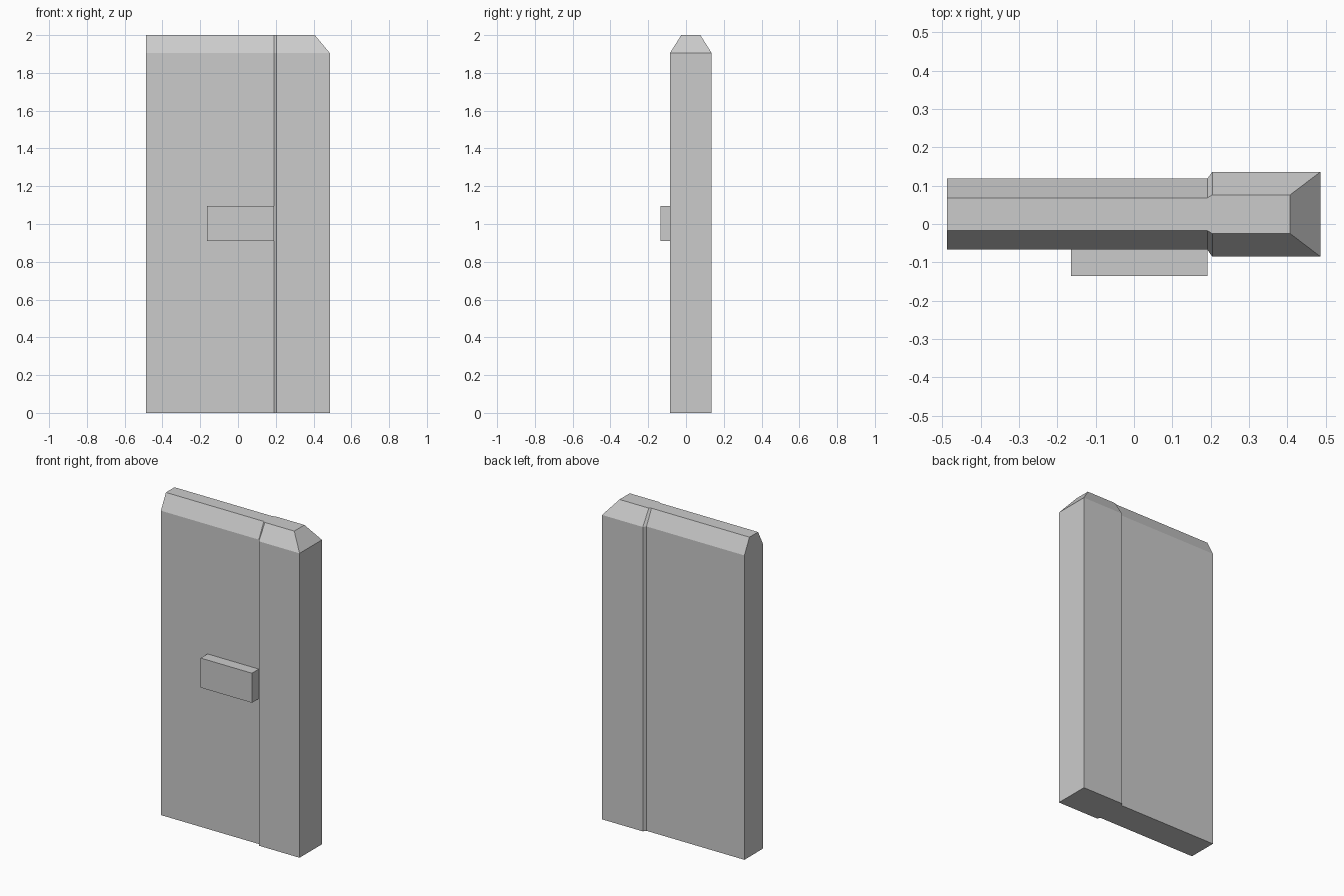
import bpy, bmesh

if "Cube" in bpy.data.objects:
    bpy.data.objects.remove(bpy.data.objects["Cube"])

SHOULDER, TOP = 1.905, 2.0


def make_object(name, bm):
    bmesh.ops.recalc_face_normals(bm, faces=bm.faces[:])
    mesh = bpy.data.meshes.new(name)
    bm.to_mesh(mesh)
    bm.free()
    obj = bpy.data.objects.new(name, mesh)
    bpy.context.collection.objects.link(obj)
    return obj


# Door slab: stations along x as (x, top x, front y, back y, top front y, top back y)
stations = [
    (-0.487, -0.487, -0.067, 0.118, -0.017, 0.068),
    (0.191, 0.191, -0.067, 0.118, -0.017, 0.068),
    (0.204, 0.204, -0.085, 0.136, -0.025, 0.076),
    (0.486, 0.407, -0.085, 0.136, -0.025, 0.076),
]
bm = bmesh.new()
rings = []
for x, tx, front, back, top_front, top_back in stations:
    profile = [(x, front, 0), (x, front, SHOULDER), (tx, top_front, TOP),
               (tx, top_back, TOP), (x, back, SHOULDER), (x, back, 0)]
    rings.append([bm.verts.new(p) for p in profile])
for a, b in zip(rings, rings[1:]):
    for i in range(6):
        j = (i + 1) % 6
        bm.faces.new((a[i], a[j], b[j], b[i]))
# End caps: upright side plus the part above the shoulder
for r in (rings[0], rings[-1]):
    bm.faces.new((r[0], r[1], r[4], r[5]))
    bm.faces.new((r[1], r[2], r[3], r[4]))
make_object("door_slab", bm)

# Handle: box on the front face
lo, hi = (-0.164, -0.135, 0.91), (0.191, -0.067, 1.095)
bm = bmesh.new()
bmesh.ops.create_cube(bm, size=1)
for v in bm.verts:
    v.co = [(l + h) / 2 + c * (h - l) for l, h, c in zip(lo, hi, v.co)]
make_object("handle", bm)
